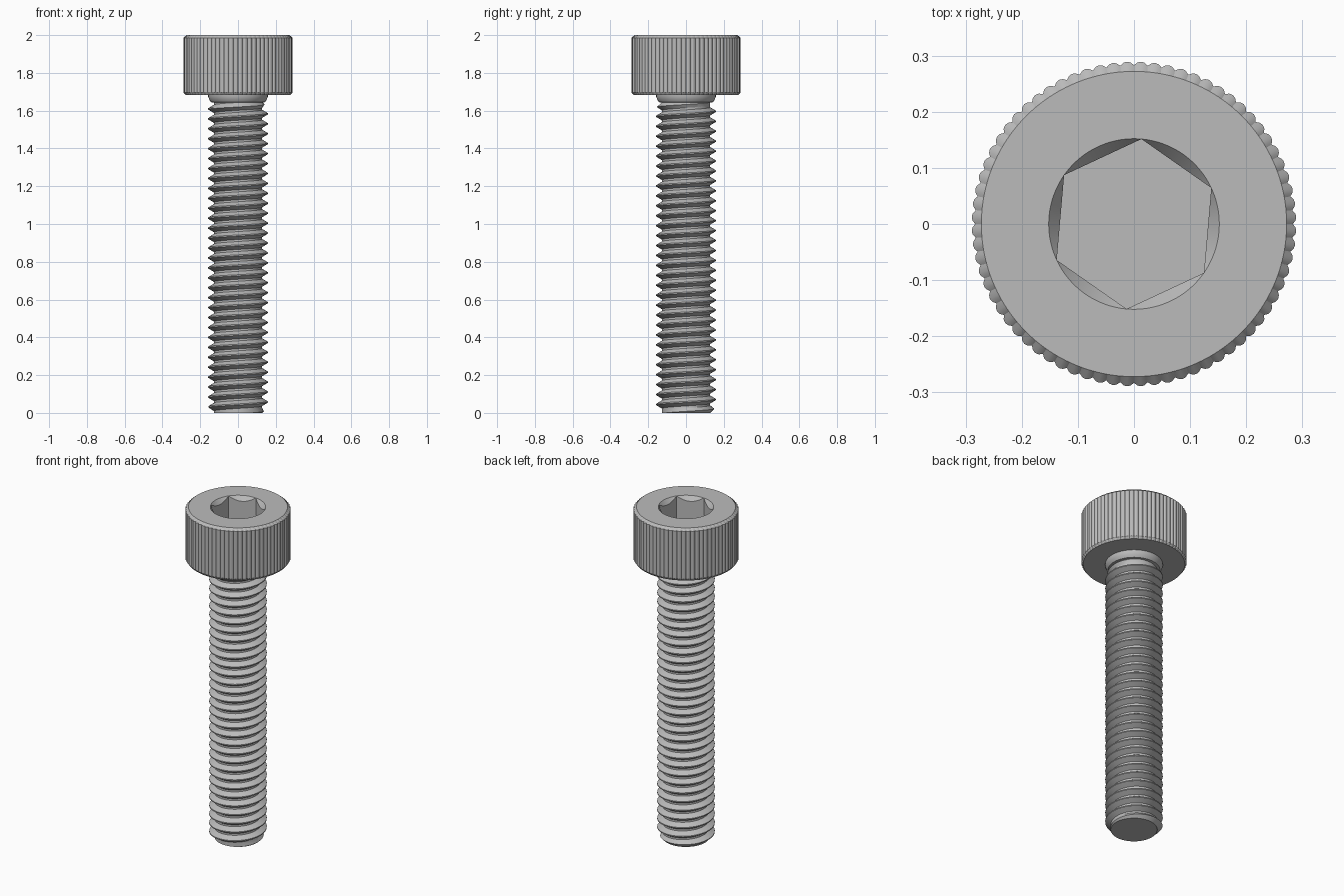
import bpy, bmesh, math
from math import pi, cos, sin, tau

if "Cube" in bpy.data.objects:
    bpy.data.objects.remove(bpy.data.objects["Cube"])

# Shared dimensions
TOP, HEAD_BASE, THREAD_TOP = 2.0, 1.684, 1.645
HEAD_R, RIM_R, HEX_R = 0.2895, 0.272, 0.152
MAJOR, MINOR, PITCH = 0.158, 0.128, 0.0526
TEETH = 72

steel = bpy.data.materials.new("steel grey")
steel.use_nodes = True
GREY = (0.5, 0.5, 0.5, 1)
steel.diffuse_color = GREY
steel.node_tree.nodes["Principled BSDF"].inputs["Base Color"].default_value = GREY


def finish(name, bm, angle=25):
    bmesh.ops.remove_doubles(bm, verts=bm.verts, dist=1e-5)
    bmesh.ops.recalc_face_normals(bm, faces=bm.faces)
    mesh = bpy.data.meshes.new(name)
    bm.to_mesh(mesh)
    bm.free()
    mesh.materials.append(steel)
    obj = bpy.data.objects.new(name, mesh)
    bpy.context.collection.objects.link(obj)
    bpy.ops.object.select_all(action='DESELECT')
    obj.select_set(True)
    bpy.context.view_layer.objects.active = obj
    bpy.ops.object.shade_smooth_by_angle(angle=math.radians(angle))
    return obj


def loft(name, rings, count):
    """Skin a stack of rings; each ring maps a step to (radius, height)."""
    bm = bmesh.new()
    rows = []
    for ring in rings:
        row = []
        for i in range(count):
            r, z = ring(i)
            a = tau * i / count
            row.append(bm.verts.new((r * cos(a), r * sin(a), z)))
        rows.append(row)
    for low, high in zip(rows, rows[1:]):
        for i in range(count):
            j = (i + 1) % count
            bm.faces.new((low[i], low[j], high[j], high[i]))
    bm.faces.new(rows[0][::-1])
    bm.faces.new(rows[-1])
    return finish(name, bm)


def circle(r, z):
    return lambda i: (r, z)


# Knurled head with a chamfered hexagonal socket
STEPS = TEETH * 4
HEX_TURN = math.radians(85)


def knurl(z):
    bump = (0.0065, 0.0015, 0, 0.0015)
    return lambda i: (HEAD_R - bump[i % 4], z)


def hex_radius(i):
    a = (tau * i / STEPS - HEX_TURN) % (pi / 3) - pi / 6
    return HEX_R * cos(pi / 6) / cos(a)


def socket_lip(i):
    r = hex_radius(i)
    return r, TOP - (HEX_R - r) * 1.3


def socket_floor(i):
    return hex_radius(i), TOP - 0.15


loft("socket_head", [circle(0.279, HEAD_BASE), knurl(HEAD_BASE + 0.013),
                     knurl(TOP - 0.014), circle(RIM_R, TOP),
                     circle(HEX_R, TOP), socket_lip, socket_floor], STEPS)

# Plain neck under the head
loft("neck", [circle(MINOR, THREAD_TOP - 0.03), circle(MINOR, THREAD_TOP - 0.002),
              circle(0.143, THREAD_TOP), circle(0.152, THREAD_TOP + 0.013),
              circle(MAJOR, THREAD_TOP + 0.03), circle(MAJOR, HEAD_BASE + 0.005)], 64)

# Right-handed helical thread, tapered into both ends
SEGMENTS = 48
TURNS = int(THREAD_TOP / PITCH) + 3
PROFILE = ((0, MINOR), (0.2, MINOR), (0.54, MAJOR), (0.66, MAJOR), (1, MINOR))

bm = bmesh.new()
previous = None
for step in range(TURNS * SEGMENTS + 1):
    a = tau * step / SEGMENTS
    row = []
    for share, radius in PROFILE:
        z = PITCH * (step / SEGMENTS + share - 1.5)
        z = min(max(z, 0), THREAD_TOP)
        r = min(radius, MINOR + z, MINOR + (THREAD_TOP - z))
        row.append(bm.verts.new((r * cos(a), r * sin(a), z)))
    if previous:
        for k in range(len(PROFILE) - 1):
            bm.faces.new((previous[k], row[k], row[k + 1], previous[k + 1]))
    previous = row
bmesh.ops.remove_doubles(bm, verts=bm.verts, dist=1e-5)
bmesh.ops.dissolve_degenerate(bm, edges=bm.edges, dist=1e-6)
bmesh.ops.holes_fill(bm, edges=[e for e in bm.edges if e.is_boundary], sides=0)
finish("threaded_shank", bm)
